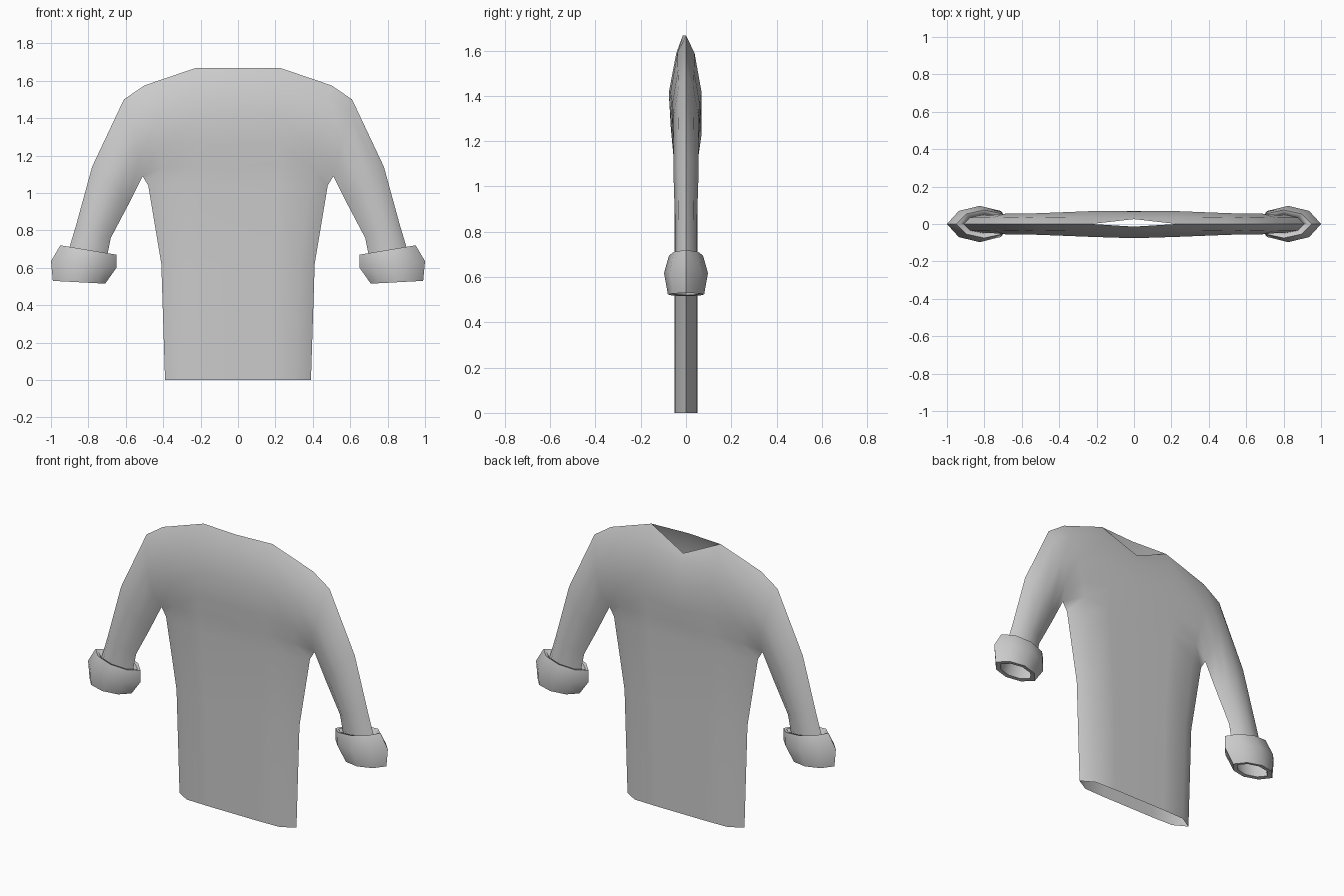
import bpy, bmesh, math
from mathutils import Vector

cube = bpy.data.objects.get("Cube")
if cube:
    bpy.data.objects.remove(cube)

cloth = bpy.data.materials.new("grey cloth")
cloth.use_nodes = True
GREY = (0.6, 0.6, 0.6, 1)
cloth.diffuse_color = GREY
cloth.node_tree.nodes["Principled BSDF"].inputs["Base Color"].default_value = GREY
cloth.node_tree.nodes["Principled BSDF"].inputs["Roughness"].default_value = 0.8

ROWS = (0, .15, .48, .78, 1)


def strip(top, bottom, depths, rows=ROWS):
    """Points from a top to a bottom (x, z) position, pushed out by depth."""
    a, b = Vector((top[0], 0, top[1])), Vector((bottom[0], 0, bottom[1]))
    return [a.lerp(b, t) + Vector((0, d, 0)) for t, d in zip(rows, depths)]


def skin(bm, lines, sx, sy):
    """Quads between neighbouring point lines, mirrored by sx and sy."""
    grid = [[bm.verts.new((p.x * sx, p.y * sy, p.z)) for p in line] for line in lines]
    for a, b in zip(grid, grid[1:]):
        for i in range(len(a) - 1):
            bm.faces.new((a[i], a[i + 1], b[i + 1], b[i]))


def finish(bm, name, angle):
    bmesh.ops.remove_doubles(bm, verts=bm.verts, dist=0.0005)
    bmesh.ops.recalc_face_normals(bm, faces=bm.faces)
    mesh = bpy.data.meshes.new(name)
    bm.to_mesh(mesh)
    bm.free()
    mesh.materials.append(cloth)
    obj = bpy.data.objects.new(name, mesh)
    bpy.context.collection.objects.link(obj)
    bpy.ops.object.select_all(action='DESELECT')
    obj.select_set(True)
    bpy.context.view_layer.objects.active = obj
    bpy.ops.object.shade_smooth_by_angle(angle=math.radians(angle))


# Shirt: yoke and sleeves run outward, the torso hangs from the yoke
front_mid = strip((0, 1.667), (0, 1.14), (.014, .043, .076, .067, .056))
back_mid = strip((0, 1.56), (0, 1.14), (.026, .048, .068, .069, .056))
outward = [
    strip((.23, 1.667), (.22, 1.14), (0, .038, .069, .064, .055)),      # neck corner
    strip((.5, 1.575), (.4, 1.14), (0, .036, .06, .058, .05)),          # shoulder
    strip((.61, 1.5), (.51, 1.09), (0, .033, .056, .048, 0)),           # armpit
    strip((.78, 1.14), (.585, .94), (0, .036, .055, .04, 0)),           # elbow
    strip((.865, .83), (.68, .76), (0, .034, .047, .036, 0)),           # forearm
    strip((.91, .68), (.7, .66), (0, .034, .047, .036, 0)),             # wrist
]
bm = bmesh.new()
for sx in (1, -1):
    for sy, mid in ((-1, front_mid), (1, back_mid)):
        yoke = [mid] + outward
        skin(bm, yoke, sx, sy)
        hang = [[line[-1] for line in yoke[:4]]]
        for z, flat, side in ((1.04, .385, .48), (.62, .33, .41), (0, .31, .39)):
            hang.append([Vector(p) for p in ((0, .05, z), (flat * .55, .05, z),
                                             (flat, .046, z), (side, 0, z))])
        skin(bm, hang, sx, sy)
finish(bm, "shirt", 75)

# Turned-up cuffs: outer wall, rims and inner wall
RING = (0, .18, .5, .82, 1)


def cuff_line(top, bottom, depth):
    return strip(top, bottom, [depth * k for k in (0, .72, 1, .72, 0)], RING)


cuff = [
    cuff_line((.9, .66), (.69, .64), .045),
    cuff_line((.93, .71), (.67, .67), .06),
    cuff_line((.95, .72), (.65, .67), .075),
    cuff_line((1, .635), (.65, .6), .097),
    cuff_line((.99, .53), (.71, .515), .08),
    cuff_line((.955, .53), (.74, .52), .058),
    cuff_line((.92, .68), (.69, .66), .05),
]
for name, sx in (("left_cuff", 1), ("right_cuff", -1)):
    bm = bmesh.new()
    for sy in (-1, 1):
        skin(bm, cuff, sx, sy)
    finish(bm, name, 50)
